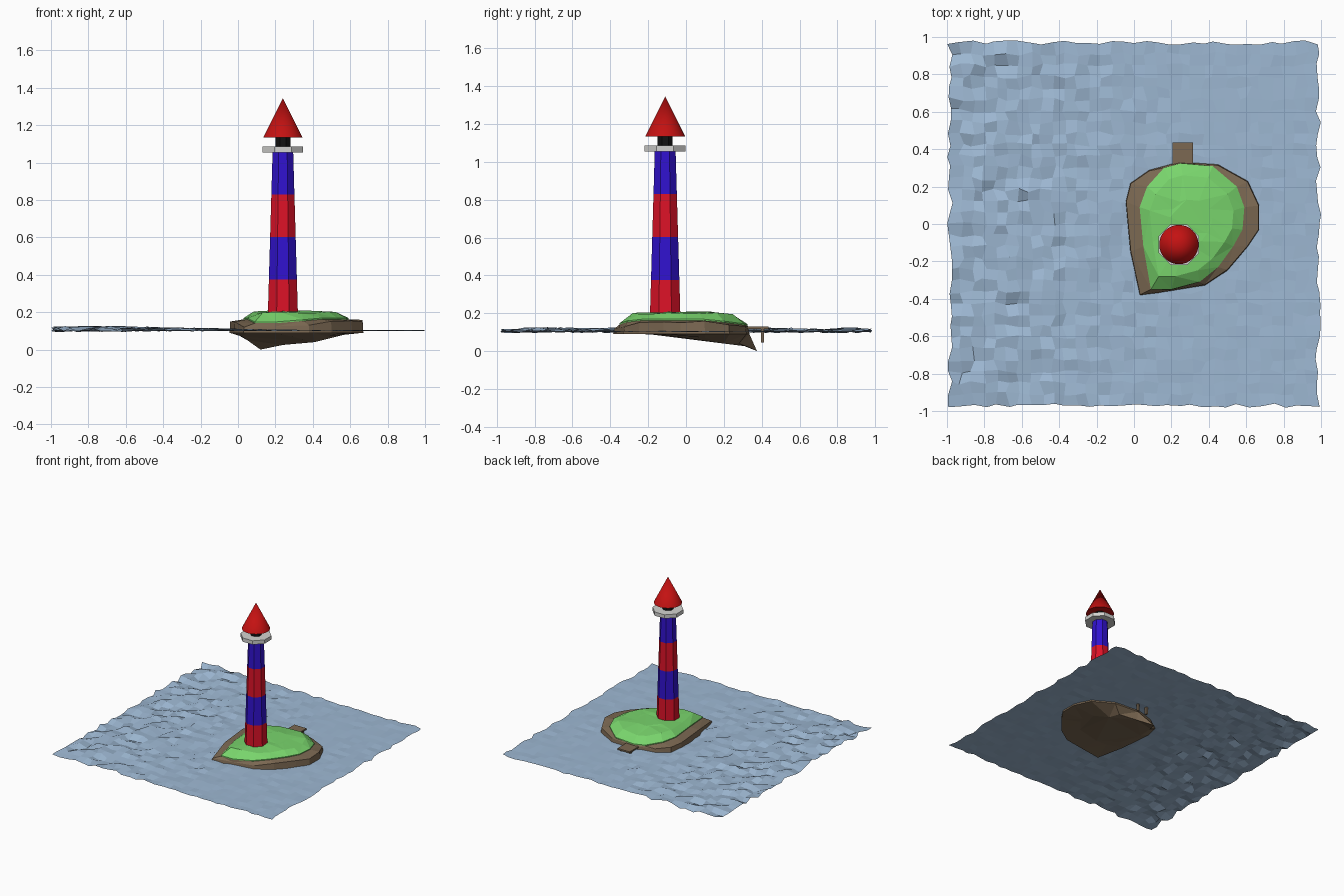
import bpy, bmesh, math, random
from mathutils import Vector

if "Cube" in bpy.data.objects:
    bpy.data.objects.remove(bpy.data.objects["Cube"])

random.seed(4)


def mat(name, r, g, b):
    m = bpy.data.materials.new(name)
    m.diffuse_color = (r, g, b, 1)
    m.use_nodes = True
    m.node_tree.nodes["Principled BSDF"].inputs["Base Color"].default_value = m.diffuse_color
    return m


SEA = mat("sea blue", 0.34, 0.48, 0.65)
GRASS = mat("grass green", 0.19, 0.66, 0.15)
ROCK = mat("rock brown", 0.20, 0.14, 0.085)
RED = mat("stripe red", 0.72, 0.006, 0.02)
BLUE = mat("stripe blue", 0.03, 0.006, 0.62)
ROOF = mat("roof red", 0.55, 0.006, 0.006)
WHITE = mat("pale grey", 0.65, 0.65, 0.63)
BLACK = mat("lantern black", 0.006, 0.006, 0.006)


def finish(bm, name, mats):
    bmesh.ops.recalc_face_normals(bm, faces=bm.faces)
    me = bpy.data.meshes.new(name)
    bm.to_mesh(me)
    bm.free()
    ob = bpy.data.objects.new(name, me)
    for m in mats:
        me.materials.append(m)
    bpy.context.collection.objects.link(ob)
    return ob


def loft(name, rings, mats, cap=True):
    """Skin a stack of equal rings; cap both ends."""
    bm = bmesh.new()
    vs = [[bm.verts.new(p) for p in r] for r in rings]
    n = len(rings[0])
    for a, b in zip(vs, vs[1:]):
        for i in range(n):
            j = (i + 1) % n
            bm.faces.new((a[i], a[j], b[j], b[i]))
    if cap:
        bm.faces.new(vs[0])
        bm.faces.new(vs[-1])
    return finish(bm, name, mats)


CX, CY = 0.24, -0.11


def ring(r, z, n=8):
    off = math.pi / n
    return [(CX + r * math.cos(off + 2 * math.pi * i / n),
             CY + r * math.sin(off + 2 * math.pi * i / n), z) for i in range(n)]


def box(name, x0, x1, y0, y1, z0, z1, m):
    loft(name, [[(x0, y0, z), (x1, y0, z), (x1, y1, z), (x0, y1, z)] for z in (z0, z1)], [m])


# Sea: jittered grid, choppier towards the left
N = 32
bm = bmesh.new()
grid = []
for i in range(N + 1):
    row = []
    for j in range(N + 1):
        x, y = -0.985 + 1.97 * i / N, -0.97 + 1.94 * j / N
        chop = 0.003 + 0.013 * max(0, min(1, (0.35 - x) / 1.0))
        x += random.uniform(-0.015, 0.015)
        y += random.uniform(-0.012, 0.012)
        row.append(bm.verts.new((x, y, 0.101 + chop * 0.6 + random.uniform(-chop, chop))))
    grid.append(row)
for i in range(N):
    for j in range(N):
        bm.faces.new((grid[i][j], grid[i + 1][j], grid[i + 1][j + 1], grid[i][j + 1]))
finish(bm, "sea", [SEA])

# Island outlines, counter-clockwise from the front left
shore = [(0.03, -0.385), (0.20, -0.36), (0.38, -0.33), (0.50, -0.25), (0.61, -0.12), (0.67, -0.03),
         (0.67, 0.10), (0.61, 0.23), (0.45, 0.32), (0.24, 0.335), (0.08, 0.29), (-0.02, 0.22),
         (-0.045, 0.12), (-0.02, -0.15)]
lawn = [(0.09, -0.35), (0.20, -0.35), (0.35, -0.31), (0.45, -0.23), (0.53, -0.12), (0.58, -0.03),
        (0.59, 0.09), (0.55, 0.20), (0.42, 0.31), (0.25, 0.325), (0.16, 0.30), (0.07, 0.20),
        (0.03, 0.09), (0.05, -0.12)]
keel = [(0.10, -0.20, 0.095), (0.20, -0.20, 0.09), (0.30, -0.20, 0.09), (0.40, -0.15, 0.09),
        (0.48, -0.05, 0.085), (0.50, 0.0, 0.08), (0.48, 0.1, 0.07), (0.41, 0.2, 0.04),
        (0.38, 0.28, 0.04), (0.24, 0.32, 0.025), (0.12, 0.375, 0.0), (0.05, 0.25, 0.05),
        (0.02, 0.1, 0.07), (0.05, -0.1, 0.09)]


def rim(y):
    """Height of the rock rim, lower at the back and very front."""
    return 0.165 - max(0, y - 0.12) * 0.13 - max(0, -0.28 - y) * 0.3


rise = [Vector(p) for p in lawn]
mid = Vector((0.30, 0.0))
hill = [mid + (p - mid) * 0.80 for p in rise]


def rnd(a):
    return random.uniform(-a, a)


# Rock base
rock = loft("island_rock", [
    keel,
    [(x, y, 0.09) for x, y in shore],
    [(x * 0.99 + 0.003, y * 0.98, rim(y) - 0.012 + rnd(0.008)) for x, y in shore],
    [(x, y, rim(y) - 0.003) for x, y in lawn]], [ROCK])

# Grass mound
grass = loft("island_grass", [
    [(x, y, rim(y) - 0.015) for x, y in lawn],
    [(x, y, rim(y) + 0.004) for x, y in lawn],
    [(p.x, p.y, 0.2 - max(0, p.y - 0.15) * 0.1 + rnd(0.006)) for p in hill],
    [(mid.x + (p.x - mid.x) * 0.4, p.y * 0.4, 0.207 + rnd(0.003)) for p in rise]], [GRASS])

# Break the island into irregular triangles
for ob in (rock, grass):
    bm = bmesh.new()
    bm.from_mesh(ob.data)
    bmesh.ops.triangulate(bm, faces=bm.faces)
    bm.to_mesh(ob.data)
    bm.free()

# Jetty with two posts
box("jetty_deck", 0.205, 0.315, 0.29, 0.435, 0.118, 0.13, ROCK)
for x in (0.22, 0.30):
    box("jetty_post", x - 0.008, x + 0.008, 0.397, 0.413, 0.045, 0.12, ROCK)

# Striped octagonal tower
levels = [0.19, 0.375, 0.602, 0.83, 1.056]
tower = loft("tower", [ring(0.0866 - (z - 0.2) * 0.0315, z) for z in levels], [RED, BLUE])
for f in tower.data.polygons:
    z = f.center.z
    f.material_index = sum(z > h for h in levels[1:4]) % 2

# Gallery, lantern room and roof
loft("gallery", [ring(0.117, 1.055), ring(0.117, 1.086)], [WHITE])
loft("lantern_room", [ring(0.043, 1.085), ring(0.043, 1.14)], [BLACK])
bpy.ops.mesh.primitive_cone_add(vertices=32, radius1=0.105, radius2=0, depth=0.21,
                                location=(CX, CY, 1.24))
roof = bpy.context.object
roof.name = "roof"
roof.data.materials.append(ROOF)
bpy.ops.object.shade_smooth_by_angle(angle=math.radians(35))
